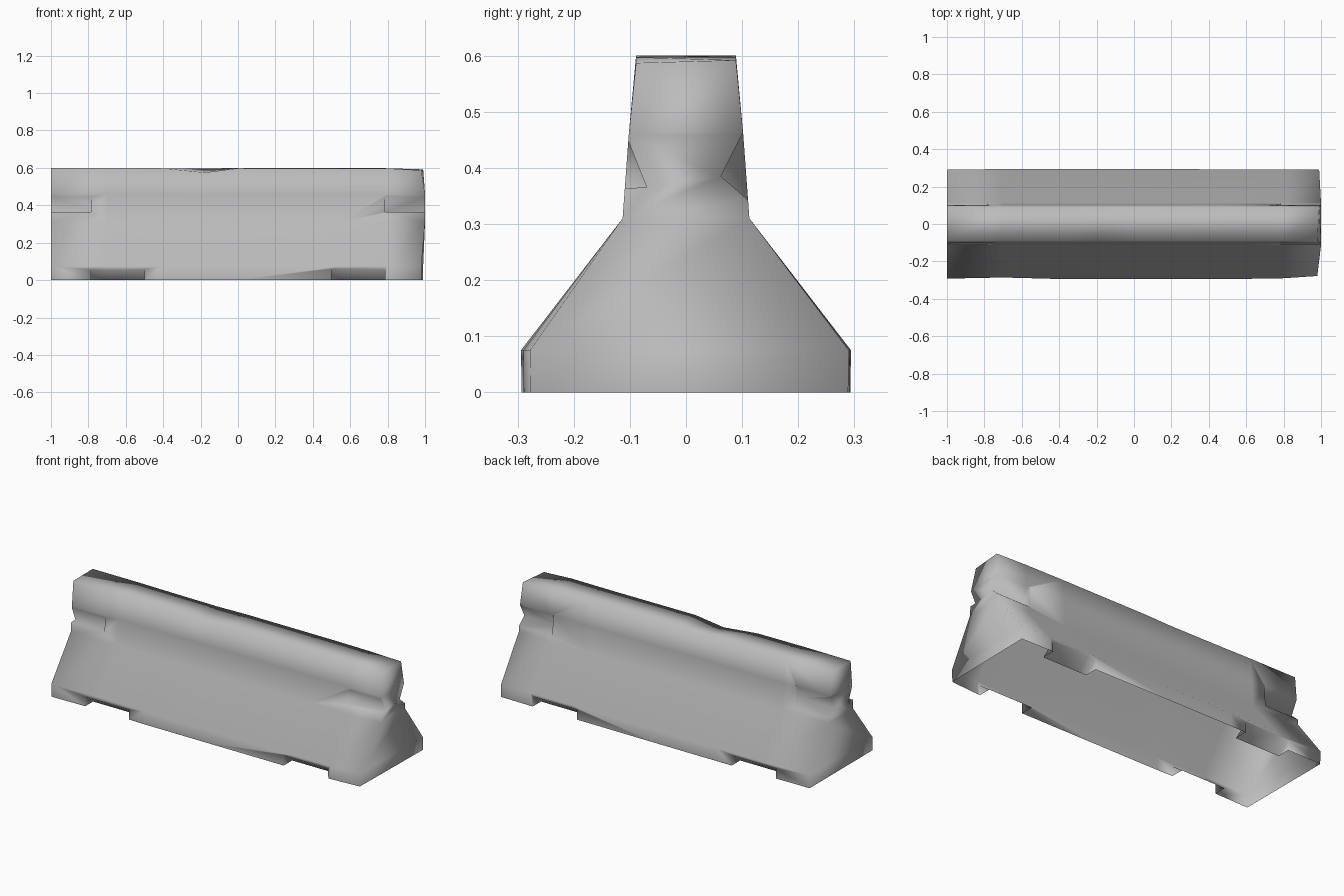
import bpy, bmesh

cube = bpy.data.objects.get("Cube")
if cube:
    bpy.data.objects.remove(cube, do_unlink=True)

concrete = bpy.data.materials.new("concrete grey")
concrete.use_nodes = True
GREY = (0.50, 0.50, 0.50, 1)
concrete.diffuse_color = GREY
concrete.node_tree.nodes["Principled BSDF"].inputs["Base Color"].default_value = GREY


def make_object(name, bm):
    bmesh.ops.recalc_face_normals(bm, faces=bm.faces)
    mesh = bpy.data.meshes.new(name)
    bm.to_mesh(mesh)
    bm.free()
    obj = bpy.data.objects.new(name, mesh)
    bpy.context.collection.objects.link(obj)
    return obj


# Half section of the barrier: (half width, height), bottom to top
PROFILE = [(0.293, 0.0), (0.294, 0.075), (0.113, 0.31), (0.102, 0.46), (0.089, 0.60)]

# Worn cross-sections along the length:
# x at front, x at back, front foot inset, back foot inset, front top drop, back top drop
STATIONS = [
    (-1.0, -1.0, 0.002, 0.004, 0.002, 0.0),
    (-0.70, -0.70, 0.008, 0.0, 0.0, 0.0),
    (-0.40, -0.40, 0.0, 0.0, 0.002, 0.003),
    (-0.18, -0.18, 0.0, 0.0, 0.025, 0.004),
    (0.0, 0.0, 0.0, 0.0, 0.002, 0.0),
    (0.55, 0.55, 0.0, 0.002, 0.004, 0.0),
    (0.80, 0.80, 0.004, 0.002, 0.003, 0.002),
    (0.98, 0.99, 0.016, 0.004, 0.013, 0.008),
]

# Barrier body lofted through the stations
bm = bmesh.new()
rings = []
top = len(PROFILE) - 1
for n, (fx, bx, fi, bi, fd, bd) in enumerate(STATIONS):
    sides = []
    for sign, x, inset, drop in ((-1, fx, fi, fd), (1, bx, bi, bd)):
        side = []
        for i, (w, z) in enumerate(PROFILE):
            # The left end bulges slightly at mid height
            px = 1.0 if n == len(STATIONS) - 1 and i in (2, 3) else x
            y = w - (inset if i < 2 else 0)
            side.append(bm.verts.new((px, sign * y, z - (drop if i == top else 0))))
        sides.append(side)
    rings.append(sides[0] + sides[1][::-1])
count = len(rings[0])
for a, b in zip(rings, rings[1:]):
    for i in range(count):
        j = (i + 1) % count
        bm.faces.new((a[i], a[j], b[j], b[i]))
for ring in (rings[0], rings[-1]):
    for i in range(top):
        bm.faces.new((ring[i], ring[i + 1], ring[-2 - i], ring[-1 - i]))
barrier = make_object("barrier_body", bm)
barrier.data.materials.append(concrete)

# Wedge cutters: lifting notches under the feet and slots at the ends
FOOT = [(0.189, -0.02), (0.345, -0.02), (0.345, 0.10)]
SLOT_FRONT = [(0.070, 0.365), (0.20, 0.362), (0.20, 0.69)]
SLOT_BACK = [(0.062, 0.385), (0.20, 0.265), (0.20, 0.657)]
bm = bmesh.new()
for ysign, slot in ((-1, SLOT_FRONT), (1, SLOT_BACK)):
    for xsign in (-1, 1):
        for section, x0, x1 in ((FOOT, 0.50, 0.785), (slot, 0.785, 1.1)):
            a = [bm.verts.new((xsign * x0, ysign * y, z)) for y, z in section]
            b = [bm.verts.new((xsign * x1, ysign * y, z)) for y, z in section]
            bm.faces.new(a)
            bm.faces.new(b)
            for i in range(3):
                j = (i + 1) % 3
                bm.faces.new((a[i], a[j], b[j], b[i]))
cutter = make_object("notch_cutter", bm)
cutter.hide_render = True

cut = barrier.modifiers.new("notches", 'BOOLEAN')
cut.operation = 'DIFFERENCE'
cut.solver = 'EXACT'
cut.object = cutter
bpy.context.view_layer.objects.active = barrier
bpy.ops.object.modifier_apply(modifier=cut.name)
bpy.data.objects.remove(cutter, do_unlink=True)

# The shell is hollow and open underneath
bm = bmesh.new()
bm.from_mesh(barrier.data)
underside = [f for f in bm.faces if all(v.co.z < 0.001 for v in f.verts)]
bmesh.ops.delete(bm, geom=underside, context='FACES')
bm.to_mesh(barrier.data)
bm.free()

# Softly worn surface, smooth across every edge
barrier.data.shade_smooth()
